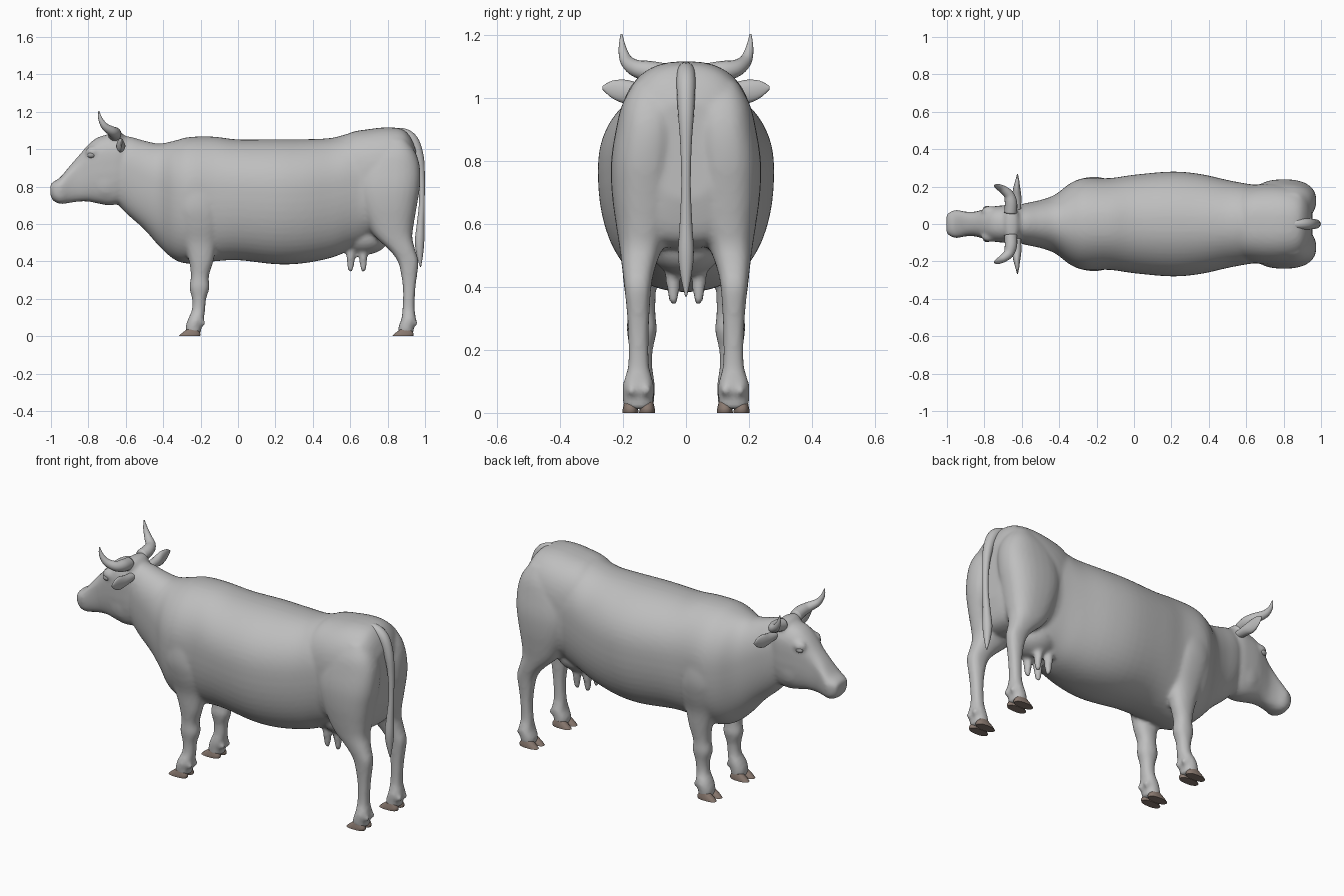
import bpy
import bmesh
import math
from mathutils import Vector, Matrix

cube = bpy.data.objects.get("Cube")
if cube:
    bpy.data.objects.remove(cube, do_unlink=True)


def material(name, colour):
    mat = bpy.data.materials.new(name)
    mat.use_nodes = True
    mat.diffuse_color = (*colour, 1)
    shader = next(n for n in mat.node_tree.nodes if n.type == "BSDF_PRINCIPLED")
    shader.inputs["Base Color"].default_value = (*colour, 1)
    shader.inputs["Roughness"].default_value = 0.7
    return mat


hide_grey = material("hide grey", (0.52, 0.52, 0.52))
hoof_brown = material("hoof brown", (0.25, 0.19, 0.16))
eye_grey = material("eye grey", (0.36, 0.36, 0.36))


def smooth_rows(rows, steps=4):
    """Catmull-Rom interpolation of whole rows of section values."""
    result = []
    last = len(rows) - 1
    for i in range(last):
        quad = (rows[max(i - 1, 0)], rows[i], rows[i + 1], rows[min(i + 2, last)])
        for k in range(steps):
            t = k / steps
            result.append(tuple(
                b + t * ((c - a) + t * ((2 * a - 5 * b + 4 * c - d)
                                        + t * (3 * (b - c) + d - a))) / 2
                for a, b, c, d in zip(*quad)))
    return result + [rows[last]]


def skin(bm, rings):
    """Bridge rings of points into a closed skin."""
    loops = [[bm.verts.new(p) for p in ring] for ring in rings]
    count = len(loops[0])
    for one, two in zip(loops, loops[1:]):
        for i in range(count):
            j = (i + 1) % count
            bm.faces.new((one[i], one[j], two[j], two[i]))
    bm.faces.new(loops[0])
    bm.faces.new(loops[-1])


def loft(bm, axis, rows, power=1.0, lift=0.0, sides=28, pair=False, steps=4):
    """Rounded sections: (position, low a, high a, low b, high b) along an axis."""
    for sign in ((1, -1) if pair else (1,)):
        rings = []
        for t, a0, a1, b0, b1 in smooth_rows(rows, steps):
            ring = []
            for i in range(sides):
                angle = math.tau * i / sides
                c, s = math.cos(angle), math.sin(angle)
                c = math.copysign(abs(c) ** power, c)
                s = math.copysign(abs(s) ** power, s)
                a = (a0 + a1) / 2 + (a1 - a0) / 2 * c
                b = (b0 + b1) / 2 + (b1 - b0) / 2 * (s + lift * c * c * (1 - abs(s)))
                x, y, z = {"x": (t, a, b), "y": (a, t, b), "z": (a, b, t)}[axis]
                ring.append((x, y * sign, z))
            rings.append(ring)
        skin(bm, rings)


def tube(bm, rows, side_hint, pair=False, sides=16):
    """Round tube through (x, y, z, radius) rows."""
    rows = smooth_rows(rows, 5)
    points = [Vector(r[:3]) for r in rows]
    for sign in ((1, -1) if pair else (1,)):
        rings = []
        for i, p in enumerate(points):
            along = points[min(i + 1, len(points) - 1)] - points[max(i - 1, 0)]
            u = along.cross(Vector(side_hint)).normalized()
            v = along.cross(u).normalized()
            ring = []
            for k in range(sides):
                angle = math.tau * k / sides
                q = p + (u * math.cos(angle) + v * math.sin(angle)) * rows[i][3]
                ring.append((q.x, q.y * sign, q.z))
            rings.append(ring)
        skin(bm, rings)


def ball(bm, centre, size):
    matrix = Matrix.Translation(centre) @ Matrix.Diagonal((*size, 1))
    bmesh.ops.create_uvsphere(bm, u_segments=24, v_segments=14, radius=1, matrix=matrix)


def finish(name, bm, mat):
    bmesh.ops.recalc_face_normals(bm, faces=bm.faces)
    for face in bm.faces:
        face.smooth = True
    mesh = bpy.data.meshes.new(name)
    bm.to_mesh(mesh)
    bm.free()
    mesh.materials.append(mat)
    obj = bpy.data.objects.new(name, mesh)
    bpy.context.collection.objects.link(obj)
    return obj


def symmetric(rows):
    return [(x, -w, w, low, high) for x, w, low, high in rows]


body = bmesh.new()

# Neck, chest and trunk: position, half width, underside, back line
loft(body, "x", symmetric([
    (-.68, .07, .75, 1.05), (-.6, .106, .66, 1.07), (-.5, .128, .57, 1.045),
    (-.42, .158, .48, 1.03), (-.34, .218, .41, 1.045), (-.26, .246, .388, 1.065),
    (-.13, .245, .4, 1.067), (0, .263, .407, 1.052), (.2, .28, .385, 1.053),
    (.35, .268, .39, 1.053), (.5, .235, .42, 1.06), (.6, .216, .46, 1.085),
    (.7, .2, .5, 1.09), (.8, .16, .56, 1.08)]), power=.9, lift=.15, sides=56)

# Rump
loft(body, "x", symmetric([
    (.52, .17, .6, 1.03), (.6, .2, .53, 1.088), (.7, .215, .52, 1.107),
    (.8, .214, .52, 1.117), (.88, .2, .53, 1.106), (.925, .17, .57, 1.06),
    (.953, .1, .68, .99)]), power=.76, lift=.1, sides=48)

# Head: position, half width, jaw line, face line
loft(body, "x", symmetric([
    (-1.003, .045, .752, .812), (-.988, .062, .725, .826), (-.95, .075, .707, .85),
    (-.9, .066, .713, .91), (-.85, .066, .72, .967), (-.8, .08, .72, 1.025),
    (-.75, .094, .71, 1.063), (-.69, .1, .7, 1.078), (-.63, .1, .71, 1.08),
    (-.56, .08, .74, 1.04)]), power=.76, lift=.3, sides=32)

# Brows, cheeks and poll
for side in (-1, 1):
    ball(body, (-.772, .066 * side, .985), (.045, .031, .032))
    ball(body, (-.7, .05 * side, .83), (.09, .045, .1))
ball(body, (-.655, 0, 1.065), (.045, .1, .035))

# Fore legs: height, front, rear, inner, outer
loft(body, "z", [
    (.95, -.28, -.17, .1, .17), (.82, -.32, -.12, .11, .235),
    (.7, -.33, -.1, .11, .252), (.6, -.32, -.09, .1, .237),
    (.5, -.292, -.112, .09, .209), (.4, -.262, -.132, .095, .197),
    (.32, -.252, -.156, .097, .187), (.26, -.26, -.152, .093, .188),
    (.2, -.246, -.17, .105, .18), (.14, -.247, -.176, .106, .181),
    (.09, -.268, -.183, .098, .2), (.05, -.28, -.195, .1, .2),
    (.012, -.278, -.198, .103, .197)], power=.9, pair=True)

# Hind quarters and hind legs
loft(body, "z", [
    (1.05, .78, .9, .06, .165), (.98, .7, .95, .022, .203), (.9, .64, .973, .016, .223),
    (.8, .63, .973, .018, .238), (.7, .65, .957, .028, .236), (.6, .69, .94, .045, .223),
    (.53, .735, .932, .072, .212), (.46, .81, .948, .098, .203),
    (.4, .854, .965, .11, .196), (.33, .872, .958, .115, .189),
    (.25, .882, .948, .118, .184), (.15, .88, .944, .117, .184),
    (.09, .873, .951, .102, .201), (.05, .858, .94, .103, .201),
    (.012, .86, .938, .105, .198)], power=.82, pair=True)

# Dewclaws at the back of each foot
for x in (-.19, .944):
    for y in (-.172, -.127, .127, .172):
        ball(body, (x, y, .072), (.016, .017, .02))

# Udder and teats
ball(body, (.675, 0, .535), (.135, .12, .1))
for x in (.602, .67):
    loft(body, "z", [
        (.5, x - .03, x + .03, .01, .07), (.43, x - .024, x + .024, .018, .066),
        (.38, x - .019, x + .019, .021, .059), (.352, x - .014, x + .014, .027, .053),
        (.342, x - .005, x + .005, .036, .044)], sides=14, pair=True)

# Fuse the body volumes into one smooth skin
body_obj = finish("body", body, hide_grey)
fuse = body_obj.modifiers.new("fuse", "REMESH")
fuse.mode = "VOXEL"
fuse.voxel_size = .0105
fuse.use_smooth_shade = True
relax = body_obj.modifiers.new("relax", "SMOOTH")
relax.factor = .5
relax.iterations = 6

# Tail with tuft
tail = bmesh.new()
tube(tail, [
    (.8, 0, 1.06, .025), (.87, 0, 1.086, .028), (.932, 0, 1.05, .03),
    (.967, 0, .96, .026), (.981, 0, .85, .018), (.983, 0, .72, .015),
    (.976, 0, .6, .02), (.971, 0, .51, .025), (.972, 0, .44, .018),
    (.976, 0, .37, .003)], (0, 1, 0))
finish("tail", tail, hide_grey)

# Horns
horns = bmesh.new()
tube(horns, [
    (-.66, .06, 1.075, .034), (-.658, .115, 1.085, .033), (-.672, .16, 1.095, .027),
    (-.71, .19, 1.12, .02), (-.735, .202, 1.16, .012),
    (-.745, .205, 1.203, .003)], (1, 0, 0), pair=True)
finish("horns", horns, hide_grey)

# Ears
ears = bmesh.new()
loft(ears, "y", [
    (.07, -.65, -.605, .995, 1.035), (.14, -.652, -.602, .988, 1.045),
    (.19, -.646, -.608, .982, 1.058), (.235, -.634, -.614, 1, 1.055),
    (.266, -.626, -.62, 1.028, 1.038)], sides=16, pair=True)
finish("ears", ears, hide_grey)

# Eyes
eyes = bmesh.new()
for side in (-1, 1):
    ball(eyes, (-.785, .083 * side, .968), (.021, .014, .015))
finish("eyes", eyes, eye_grey)

# Cloven hooves: two claws on each foot
for name, shift in (("fore_hooves", 0), ("hind_hooves", 1.14)):
    hooves = bmesh.new()
    for inner in (.098, .151):
        loft(hooves, "z", [
            (0, shift - .317, shift - .203, inner, inner + .051),
            (.014, shift - .303, shift - .201, inner + .001, inner + .05),
            (.036, shift - .274, shift - .215, inner + .006, inner + .045)],
            power=.82, sides=18, pair=True, steps=3)
    obj = finish(name, hooves, hoof_brown)
    bpy.ops.object.select_all(action="DESELECT")
    obj.select_set(True)
    bpy.context.view_layer.objects.active = obj
    bpy.ops.object.shade_smooth_by_angle(angle=math.radians(45))
